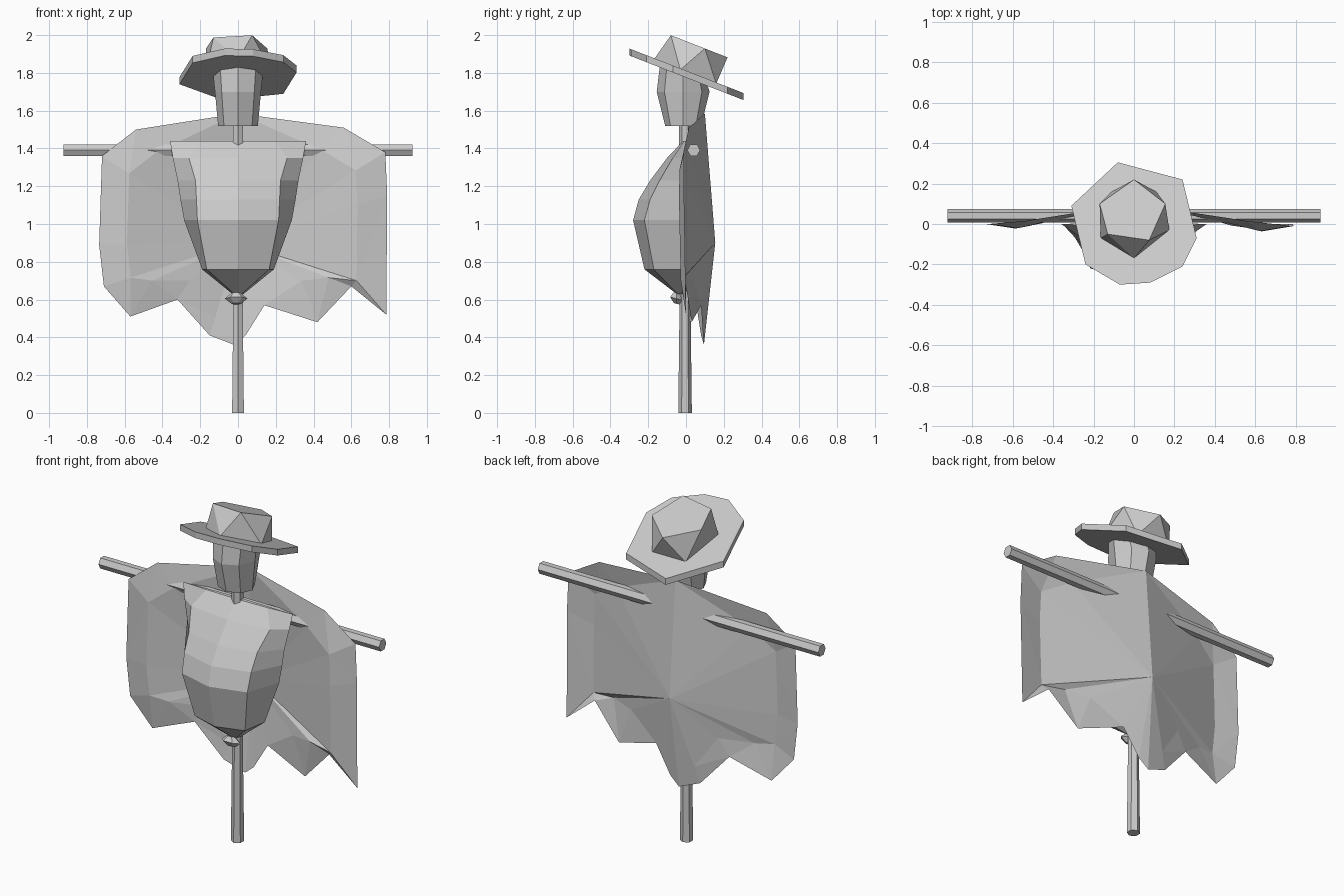
import bpy, bmesh
from math import sin, cos, pi
from mathutils import Vector

if "Cube" in bpy.data.objects:
    bpy.data.objects.remove(bpy.data.objects["Cube"], do_unlink=True)

mat = bpy.data.materials.new("plain grey")
mat.use_nodes = True
grey = (0.6, 0.6, 0.6, 1)
mat.diffuse_color = grey
mat.node_tree.nodes["Principled BSDF"].inputs["Base Color"].default_value = grey


def finish(name, bm):
    bmesh.ops.recalc_face_normals(bm, faces=bm.faces)
    mesh = bpy.data.meshes.new(name)
    bm.to_mesh(mesh)
    bm.free()
    mesh.materials.append(mat)
    obj = bpy.data.objects.new(name, mesh)
    bpy.context.collection.objects.link(obj)
    return obj


def loft(name, rings, triangles=False):
    """Skin a stack of equal rings and cap both ends."""
    bm = bmesh.new()
    rows = [[bm.verts.new(p) for p in ring] for ring in rings]
    n = len(rows[0])
    for a, b in zip(rows, rows[1:]):
        for i in range(n):
            j = (i + 1) % n
            if triangles:
                bm.faces.new((a[i], a[j], b[i]))
                bm.faces.new((a[j], b[j], b[i]))
            else:
                bm.faces.new((a[i], a[j], b[j], b[i]))
    bm.faces.new(rows[0])
    bm.faces.new(rows[-1])
    return finish(name, bm)


def circle(n, rx, ry, phase=0):
    angles = [phase + 2 * pi * i / n for i in range(n)]
    return [(rx * cos(a), ry * sin(a)) for a in angles]


def tilted(points, height):
    """Lay a flat outline on the slope of the hat."""
    return [(x, y, height - 0.39 * y) for x, y in points]


# Upright post and crossbar
loft("post", [[(x, y - 0.005, z) for x, y in circle(6, r, r, pi / 6)]
              for z, r in ((0, 0.036), (0.5, 0.03), (1.55, 0.032))])
loft("crossbar", [[(end, 0.041 + u, 1.391 + v) for u, v in circle(6, 0.034, 0.036)]
                  for end in (-0.923, 0.923)])

# Padded torso, bulging to the front
rows = []
for z, side, side_y, inner, inner_y, front_y in (
        (1.44, 0.36, 0.0, 0.2, -0.01, -0.015),
        (1.35, 0.345, -0.01, 0.26, -0.07, -0.1),
        (1.23, 0.32, -0.02, 0.225, -0.14, -0.19),
        (1.13, 0.305, -0.02, 0.22, -0.19, -0.25),
        (1.02, 0.285, -0.02, 0.215, -0.22, -0.28),
        (0.76, 0.19, -0.02, 0.165, -0.17, -0.22),
        (0.63, 0.03, -0.02, 0.02, -0.045, -0.05)):
    rows.append([(-side, side_y, z), (-inner, inner_y, z), (0, front_y, z),
                 (inner, inner_y, z), (side, side_y, z), (0, 0.01, z)])
loft("torso", rows)

# Rope knot below the torso
loft("rope_knot", [[(x - 0.01, y - 0.05, z - 0.25 * y) for x, y in circle(6, r, r * 0.65)]
                   for z, r in ((0.578, 0.025), (0.605, 0.06), (0.635, 0.025))])

# Head, with its top cut along the hat slope
head = [[(x, y - 0.015, z) for x, y in circle(8, rx, ry, pi / 2)]
        for z, rx, ry in ((1.52, 0.105, 0.095), (1.7, 0.122, 0.14))]
head.append(tilted([(x, y - 0.015) for x, y in circle(8, 0.133, 0.122, pi / 2)], 1.795))
loft("head", head)

# Hat brim and twisted five-sided crown
brim = [(-0.08, 0.305), (0.24, 0.22), (0.31, -0.07), (0.24, -0.21), (0.08, -0.29),
        (-0.07, -0.3), (-0.24, -0.2), (-0.31, 0.09)]
loft("hat_brim", [tilted(brim, 1.775), tilted(brim, 1.812)])
crown_base = [(0, -0.17), (0.175, -0.03), (0.11, 0.16), (-0.11, 0.16), (-0.165, -0.07)]
crown_top = [(0.075, -0.08), (0.155, 0.1), (0, 0.22), (-0.17, 0.1), (-0.13, -0.05)]
loft("hat_crown", [tilted(crown_base, 1.805), tilted(crown_top, 1.968)], True)

# Ragged cape: a thin sheet fanned from the middle of the back
outline = [(0, 0.1, 1.585), (0.56, 0.015, 1.51), (0.78, -0.01, 1.38), (0.79, -0.01, 1.15),
           (0.785, 0, 0.52), (0.6, 0.0, 0.67), (0.42, 0.03, 0.48), (0.14, 0.08, 0.57),
           (0.04, 0.09, 0.41), (-0.02, 0.095, 0.36), (-0.15, 0.08, 0.41),
           (-0.32, 0.05, 0.6), (-0.57, 0.01, 0.51), (-0.71, 0, 0.67),
           (-0.735, 0, 0.89), (-0.72, 0, 1.36), (-0.54, 0.015, 1.5)]
bm = bmesh.new()
centre = Vector((0, 0.155, 0.9))
hub = bm.verts.new(centre)
outer, inner = [], []
for point in outline:
    outer.append(bm.verts.new(point))
    p = centre.lerp(Vector(point), 0.8)
    if abs(p.x) > 0.25:
        p.z = max(p.z, 0.7)
    p.y -= 0.055 * max(0, abs(p.x) - 0.2) / 0.4
    inner.append(bm.verts.new(p))
for i in range(len(outline)):
    j = (i + 1) % len(outline)
    bm.faces.new((hub, inner[i], inner[j]))
    bm.faces.new((inner[i], outer[i], outer[j], inner[j]))
bmesh.ops.triangulate(bm, faces=bm.faces)
finish("cape", bm)
